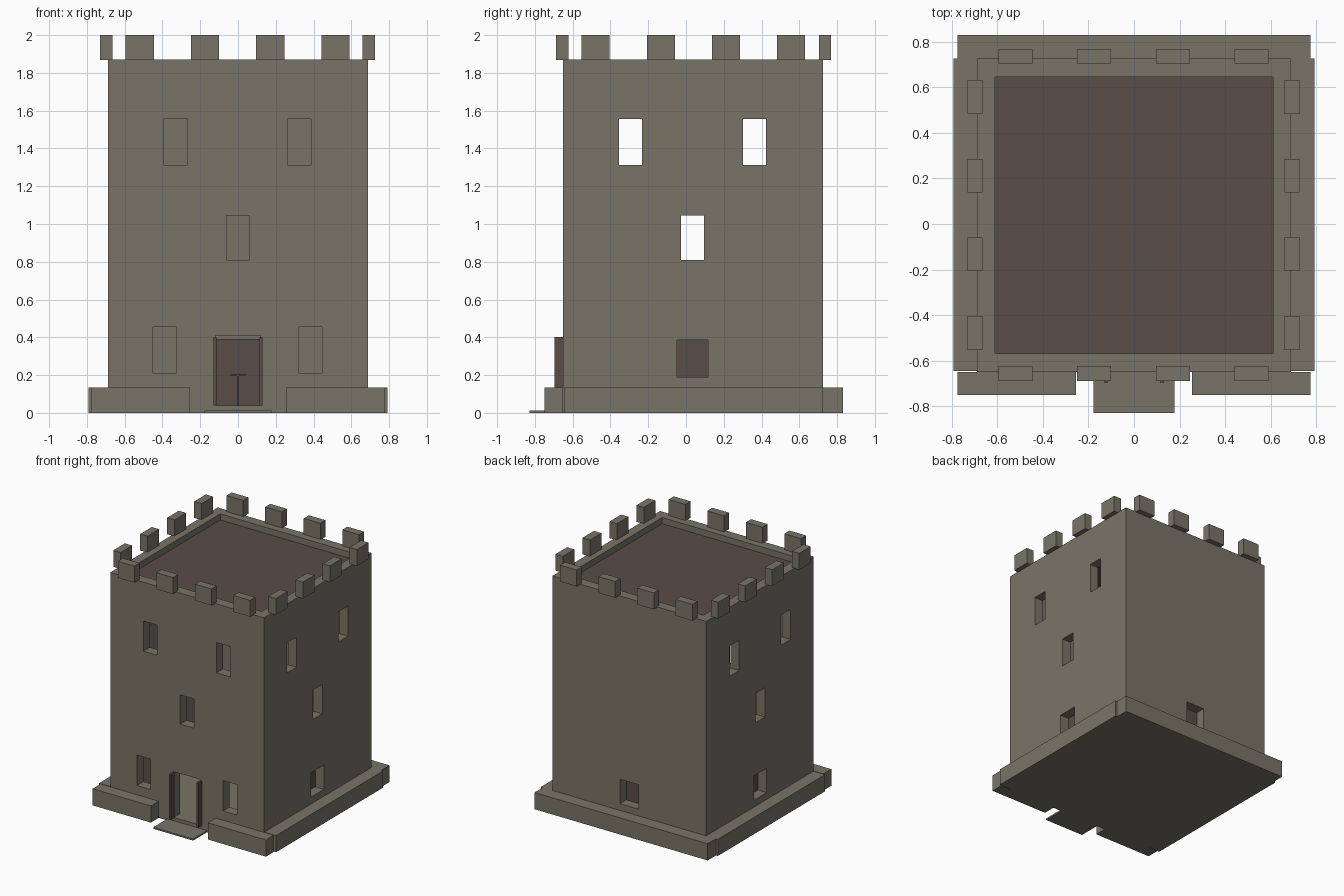
import bpy

start_cube = bpy.data.objects.get("Cube")
if start_cube:
    bpy.data.objects.remove(start_cube, do_unlink=True)


def material(name, rgb):
    m = bpy.data.materials.new(name)
    m.use_nodes = True
    m.diffuse_color = (*rgb, 1)
    bsdf = next(n for n in m.node_tree.nodes if n.type == 'BSDF_PRINCIPLED')
    bsdf.inputs["Base Color"].default_value = (*rgb, 1)
    bsdf.inputs["Roughness"].default_value = 0.9
    return m


stone = material("grey stone", (0.19, 0.175, 0.135))
wood = material("dark brown wood", (0.098, 0.075, 0.065))


def box(name, x, y, z, mat=stone):
    """Box from its (low, high) extent along each axis."""
    bpy.ops.mesh.primitive_cube_add(size=1, location=[sum(r) / 2 for r in (x, y, z)])
    ob = bpy.context.object
    ob.name = name
    ob.scale = [r[1] - r[0] for r in (x, y, z)]
    bpy.ops.object.transform_apply(location=True, rotation=False, scale=True)
    ob.data.materials.append(mat)
    return ob


def around(centre, width):
    return (centre - width / 2, centre + width / 2)


def cut(target, x, y, z):
    cutter = box("cutter", x, y, z)
    cutter.hide_render = True
    mod = target.modifiers.new("opening", 'BOOLEAN')
    mod.operation, mod.solver, mod.object = 'DIFFERENCE', 'EXACT', cutter
    bpy.context.view_layer.objects.active = target
    bpy.ops.object.modifier_apply(modifier=mod.name)
    bpy.data.objects.remove(cutter, do_unlink=True)


# Hollow tower, open at the top
FRONT, BACK, SIDE, TOP = -0.65, 0.725, 0.688, 1.87
INNER_X, INNER_Y = (-0.61, 0.61), (-0.567, 0.645)
tower = box("tower_walls", (-SIDE, SIDE), (FRONT, BACK), (0, TOP))
cut(tower, INNER_X, INNER_Y, (0.04, 2.1))

# Front windows and doorway
upper, middle, lower = (1.312, 1.556), (0.81, 1.046), (0.21, 0.456)
front_cut = (FRONT - 0.1, FRONT + 0.2)
for x, z in ((-0.33, upper), (0.325, upper), (0, middle), (-0.388, lower), (0.384, lower)):
    cut(tower, around(x, 0.124), front_cut, z)
cut(tower, (-0.12, 0.12), front_cut, (0.04, 0.41))

# Side windows pass through both side walls
for y, z in ((-0.294, upper), (0.363, upper), (0.034, middle)):
    cut(tower, (-1, 1), around(y, 0.122), z)

# Low shuttered windows in the sides and back
low = (0.19, 0.387)
cut(tower, (-1, 1), around(0.034, 0.165), low)
cut(tower, around(0, 0.165), (0.5, 1), low)
for name, s in (("left", 1), ("right", -1)):
    box(name + "_shutter", sorted((s * 0.61, s * 0.595)), around(0.034, 0.26), (0.04, 0.39), wood)
box("back_shutter", (-0.13, 0.13), (0.63, 0.645), (0.04, 0.39), wood)
box("shutter_post", around(0, 0.012), (0.622, 0.63), (0.04, 0.2), wood)
box("shutter_bar", around(0, 0.08), (0.622, 0.63), (0.195, 0.205), wood)

# Roof deck sunk behind the parapet
box("roof_deck", INNER_X, INNER_Y, (1.76, 1.82), wood)

# Plinth, open in front of the door
H = (0, 0.135)
box("back_plinth", (-0.775, 0.775), (BACK, 0.83), H)
for name, s in (("left", 1), ("right", -1)):
    box(name + "_plinth", sorted((s * SIDE, s * 0.792)), (-0.645, BACK), H)
    box(name + "_front_plinth", sorted((s * 0.255, s * 0.775)), (-0.75, FRONT), H)
    # Door leaves standing open
    box(name + "_door_leaf", sorted((s * 0.114, s * 0.131)), (-0.695, FRONT), (0.04, 0.402), wood)
box("door_step", (-0.178, 0.178), (-0.828, FRONT), (0, 0.013))

# Battlements overhang the wall edges
M = (1.867, 2.0)
for i in range(4):
    x = -0.52 + i * 0.3453
    y = -0.478 + i * 0.345
    box("front_merlon", around(x, 0.149), (-0.688, -0.622), M)
    box("back_merlon", around(x, 0.149), (0.703, 0.768), M)
    box("left_merlon", (0.66, 0.726), around(y, 0.148), M)
    box("right_merlon", (-0.73, -0.664), around(y, 0.148), M)
